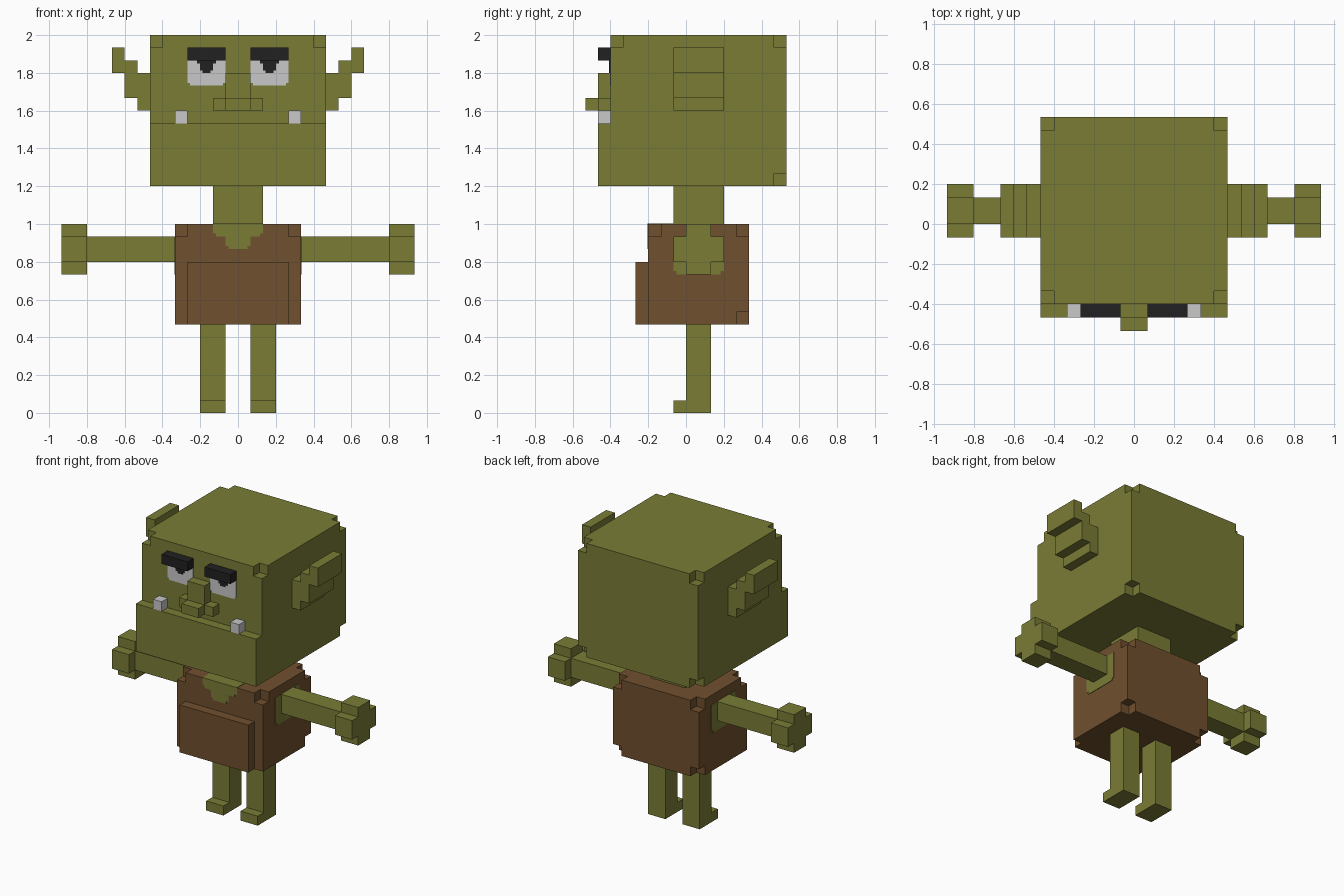
import bpy, bmesh

if "Cube" in bpy.data.objects:
    bpy.data.objects.remove(bpy.data.objects["Cube"])

U = 1 / 15  # one block of the blocky style


def material(name, rgb):
    m = bpy.data.materials.new(name)
    m.diffuse_color = (*rgb, 1)
    m.use_nodes = True
    m.node_tree.nodes["Principled BSDF"].inputs["Base Color"].default_value = m.diffuse_color
    return m


GREEN = material("green_skin", (0.195, 0.202, 0.036))
BROWN = material("brown_cloth", (0.162, 0.080, 0.027))
BLACK = material("black", (0.015, 0.015, 0.016))
WHITE = material("off_white", (0.578, 0.578, 0.578))


def solid(name, mat, boxes, cuts=()):
    """Outer skin of joined boxes (x0,x1,y0,y1,z0,z1 in blocks) minus cut boxes."""
    planes = [sorted({b[2 * a + k] for b in [*boxes, *cuts] for k in (0, 1)})
              for a in range(3)]

    def inside(b, p):
        return all(b[2 * a] < p[a] < b[2 * a + 1] for a in range(3))

    cells = set()
    for i in range(len(planes[0]) - 1):
        for j in range(len(planes[1]) - 1):
            for k in range(len(planes[2]) - 1):
                p = [(planes[a][n] + planes[a][n + 1]) / 2 for a, n in enumerate((i, j, k))]
                if any(inside(b, p) for b in boxes) and not any(inside(c, p) for c in cuts):
                    cells.add((i, j, k))
    bm = bmesh.new()
    verts = {}

    def vert(idx):
        if idx not in verts:
            verts[idx] = bm.verts.new([planes[a][idx[a]] * U for a in range(3)])
        return verts[idx]

    for c in cells:
        for a in range(3):
            b, d = (a + 1) % 3, (a + 2) % 3
            for side in (0, 1):
                near = list(c)
                near[a] += 1 if side else -1
                if tuple(near) in cells:
                    continue
                quad = []
                for s, t in ((0, 0), (1, 0), (1, 1), (0, 1)):
                    idx = list(c)
                    idx[a] += side
                    idx[b] += s
                    idx[d] += t
                    quad.append(vert(tuple(idx)))
                bm.faces.new(quad if side else quad[::-1])
    bmesh.ops.dissolve_limit(bm, angle_limit=0.01, verts=bm.verts[:], edges=bm.edges[:])
    me = bpy.data.meshes.new(name)
    bm.to_mesh(me)
    bm.free()
    me.materials.append(mat)
    ob = bpy.data.objects.new(name, me)
    bpy.context.collection.objects.link(ob)
    return ob


def pair(name, mat, boxes):
    """The same part on both sides of the body."""
    solid(name + "_left", mat, boxes)
    solid(name + "_right", mat, [(-b[1], -b[0], *b[2:]) for b in boxes])


def corner_cuts(w, y0, y1, z0, z1):
    """One-block notches: all four top corners and the two back bottom corners."""
    return [(x, x + 1, y, y + 1, z, z + 1) for x in (-w, w - 1)
            for y, z in ((y0, z1 - 1), (y1 - 1, z1 - 1), (y1 - 1, z0))]


# Head with protruding jaw
solid("head", GREEN, [(-7, 7, -6, 8, 18, 30), (-7, 7, -7, -6, 18, 23)],
      corner_cuts(7, -6, 8, 18, 30))
# Nose: bridge, nostrils, tip
solid("nose", GREEN, [(-1, 1, -7, -6, 24, 27), (-2, 2, -7, -6, 24, 25), (-1, 1, -8, -7, 24, 25)])
# Stepped ears
pair("ear", GREEN, [(7, 8, -1, 3, 24, 27), (8, 9, -1, 3, 25, 28), (9, 10, -1, 3, 27, 29)])
# Brows, eyes, pupils, tusks
pair("brow", BLACK, [(1, 4, -7, -6, 28, 29)])
pair("eye", WHITE, [(1, 4, -6.05, -5.98, 26.2, 28), (1.2, 3.8, -6.05, -5.98, 26, 28)])
pair("pupil", BLACK, [(2, 3, -6.1, -5.98, 27.2, 28), (2.2, 2.8, -6.1, -5.98, 27, 28),
                      (1.75, 3.25, -6.1, -5.98, 27.75, 28)])
pair("tusk", WHITE, [(4, 5, -7, -6, 23, 24)])

# Neck and clothed torso with belly
solid("neck", GREEN, [(-2, 2, -1, 3, 15, 18)])
solid("torso", BROWN, [(-5, 5, -3, 5, 7, 15), (-4, 4, -4, -3, 7, 12)],
      corner_cuts(5, -3, 5, 7, 15))
# Bare skin at the neckline and armholes
solid("neckline", GREEN, [(-2, 2, -3.05, -2.98, 14.25, 15), (-1.75, 1.75, -3.05, -2.98, 14, 15),
                          (-1, 1, -3.05, -2.98, 13.25, 15), (-0.75, 0.75, -3.05, -2.98, 13, 15),
                          (-2, 2, -3.05, -1, 14.98, 15.05)])
pair("armhole", GREEN, [(4.98, 5.05, -1, 3, 11.25, 14), (4.98, 5.05, -0.75, 2.75, 11, 14)])

# Arms and cross-shaped hands
pair("arm", GREEN, [(5, 12, 0, 2, 12, 14)])
pair("hand", GREEN, [(12, 14, 0, 2, 11, 15), (12, 14, -1, 3, 12, 14)])
# Legs with toes
pair("leg", GREEN, [(1, 3, 0, 2, 0, 7), (1, 3, -1, 0, 0, 1)])
